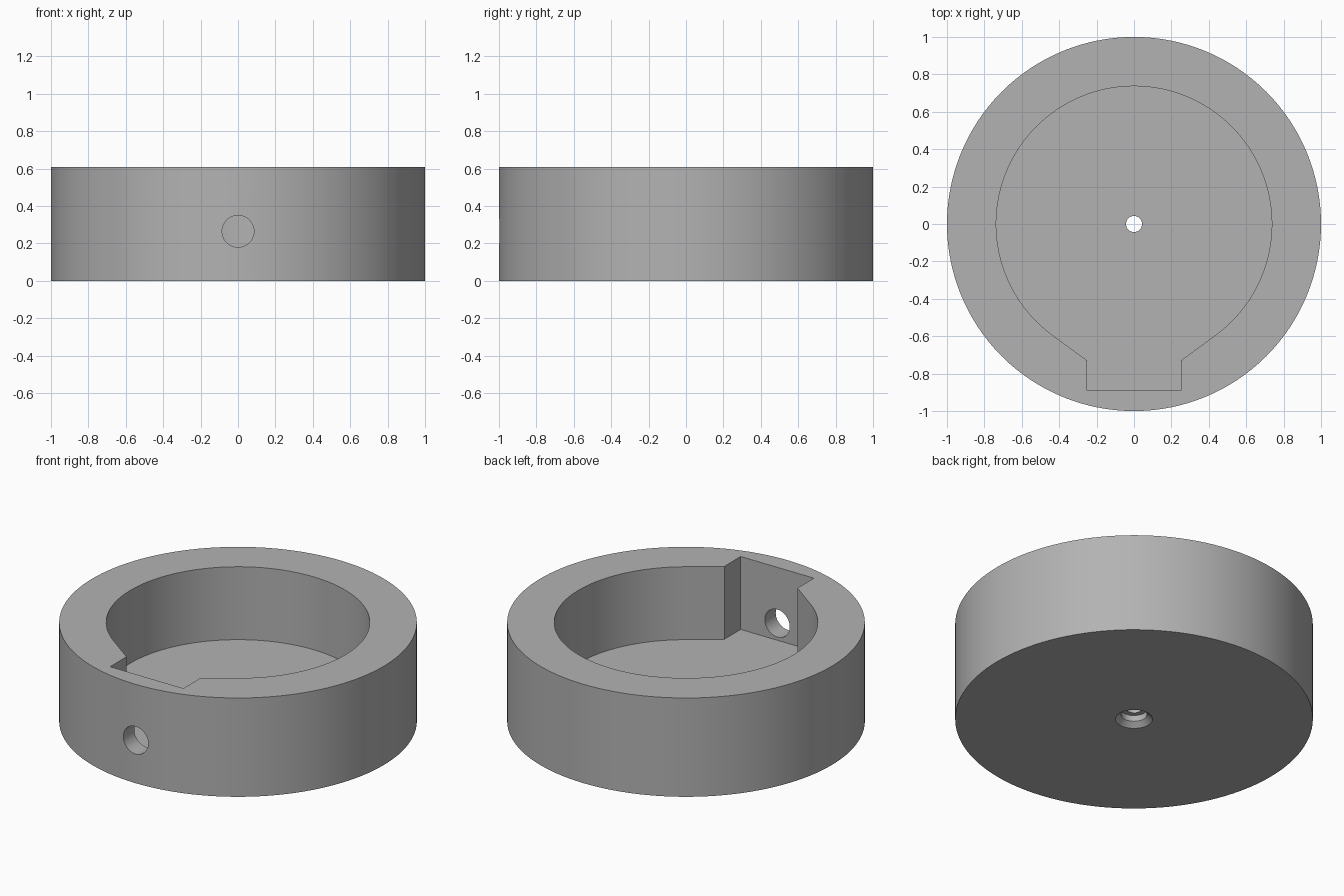
import bpy
import bmesh
import math
from mathutils import Matrix

if "Cube" in bpy.data.objects:
    bpy.data.objects.remove(bpy.data.objects["Cube"])

HEIGHT, FLOOR = 0.61, 0.16
BORE, NOTCH_X, NOTCH_Y, CORNER_Y = 0.737, 0.25, -0.89, -0.73


def finish(name, bm):
    bmesh.ops.recalc_face_normals(bm, faces=bm.faces)
    mesh = bpy.data.meshes.new(name)
    bm.to_mesh(mesh)
    bm.free()
    obj = bpy.data.objects.new(name, mesh)
    bpy.context.collection.objects.link(obj)
    return obj


def prism(name, outline, z0, z1):
    bm = bmesh.new()
    face = bm.faces.new([bm.verts.new((x, y, z0)) for x, y in outline])
    top = bmesh.ops.extrude_face_region(bm, geom=[face])["geom"]
    verts = [v for v in top if isinstance(v, bmesh.types.BMVert)]
    bmesh.ops.translate(bm, verts=verts, vec=(0, 0, z1 - z0))
    return finish(name, bm)


def arc(radius, start, end, steps):
    angles = [start + (end - start) * i / steps for i in range(steps + 1)]
    return [(radius * math.cos(a), radius * math.sin(a)) for a in angles]


def lathe(name, profile, steps=48):
    bm = bmesh.new()
    rings = [[bm.verts.new((x, y, z)) for x, y in arc(r, 0, math.tau, steps)[:-1]]
             for r, z in profile]
    for low, high in zip(rings, rings[1:]):
        for i in range(steps):
            j = (i + 1) % steps
            bm.faces.new((low[i], low[j], high[j], high[i]))
    bm.faces.new(rings[0])
    bm.faces.new(rings[-1])
    return finish(name, bm)


# Round body
body = prism("ring_body", arc(1, 0, math.tau, 128)[:-1], 0, HEIGHT)

# Pocket: round bore whose walls run tangent into a square notch at the front
tangent = (math.atan2(CORNER_Y, NOTCH_X)
           + math.acos(BORE / math.hypot(NOTCH_X, CORNER_Y)))
outline = arc(BORE, tangent, math.pi - tangent, 96)
outline += [(-NOTCH_X, CORNER_Y), (-NOTCH_X, NOTCH_Y),
            (NOTCH_X, NOTCH_Y), (NOTCH_X, CORNER_Y)]
pocket = prism("pocket_cutter", outline, FLOOR, HEIGHT + 0.1)

# Cable hole through the front wall
cable = lathe("cable_hole_cutter", [(0.085, 0.8), (0.085, 1.1)])
cable.data.transform(Matrix.Translation((0, 0, 0.265))
                     @ Matrix.Rotation(math.pi / 2, 4, "X"))

# Stepped screw hole through the floor, flared at the underside
screw = lathe("screw_hole_cutter", [
    (0.104, -0.05), (0.104, 0), (0.073, 0.028), (0.073, 0.065),
    (0.043, 0.065), (0.043, FLOOR + 0.05)])

cutters = [pocket, cable, screw]
for cutter in cutters:
    cutter.hide_render = True
    mod = body.modifiers.new(cutter.name, "BOOLEAN")
    mod.operation = "DIFFERENCE"
    mod.solver = "EXACT"
    mod.object = cutter

# Bake the cuts and drop the helpers
graph = bpy.context.evaluated_depsgraph_get()
mesh = bpy.data.meshes.new_from_object(body.evaluated_get(graph))
body.modifiers.clear()
body.data = mesh
for cutter in cutters:
    bpy.data.objects.remove(cutter)

# Plain grey finish
grey = bpy.data.materials.new("plain_grey")
grey.use_nodes = True
colour = (0.45, 0.45, 0.45, 1)
grey.diffuse_color = colour
grey.node_tree.nodes["Principled BSDF"].inputs["Base Color"].default_value = colour
body.data.materials.clear()
body.data.materials.append(grey)

bpy.ops.object.select_all(action="DESELECT")
body.select_set(True)
bpy.context.view_layer.objects.active = body
bpy.ops.object.shade_smooth_by_angle(angle=math.radians(25))
